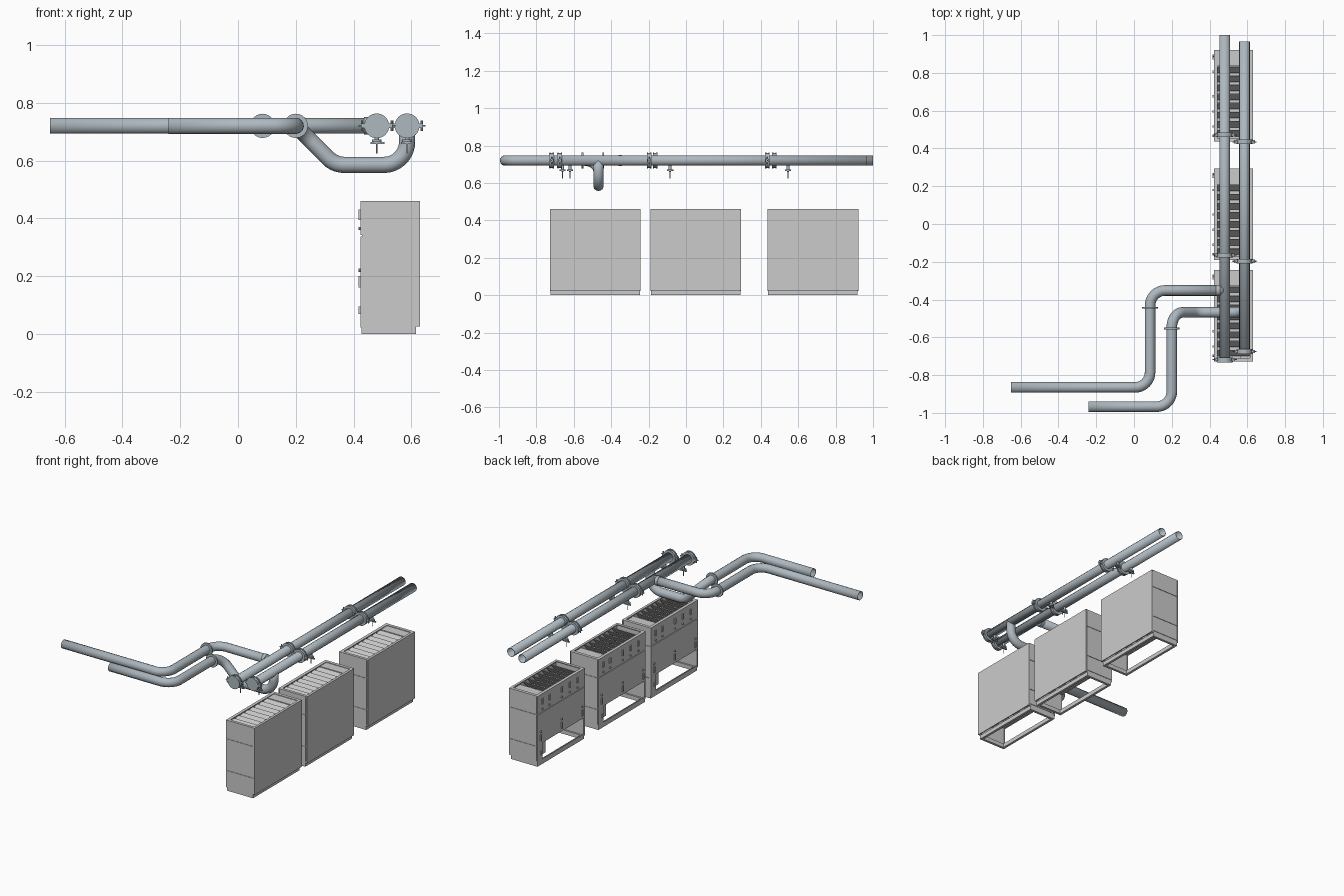
import bpy, math
from mathutils import Vector

if "Cube" in bpy.data.objects:
    bpy.data.objects.remove(bpy.data.objects["Cube"])

R = 0.028          # pipe radius
ZP = 0.72          # pipe centre height
pipe_mat = bpy.data.materials.new("pipe_steel")
pipe_mat.diffuse_color = (0.42, 0.48, 0.52, 1)
pipe_mat.use_nodes = True
pipe_mat.node_tree.nodes["Principled BSDF"].inputs["Base Color"].default_value = pipe_mat.diffuse_color
cab_mat = bpy.data.materials.new("cabinet_grey")
cab_mat.diffuse_color = (0.58, 0.58, 0.58, 1)
cab_mat.use_nodes = True
cab_mat.node_tree.nodes["Principled BSDF"].inputs["Base Color"].default_value = cab_mat.diffuse_color


def finish(o, name, mat, smooth=False):
    o.name = name
    o.data.materials.append(mat)
    if smooth:
        bpy.ops.object.shade_smooth_by_angle(angle=math.radians(35))
    return o


def box(name, x0, x1, y0, y1, z0, z1, mat=cab_mat, rot=(0, 0, 0)):
    bpy.ops.mesh.primitive_cube_add(size=1, location=((x0+x1)/2, (y0+y1)/2, (z0+z1)/2))
    o = bpy.context.object
    o.scale = (x1-x0, y1-y0, z1-z0)
    o.rotation_euler = rot
    return finish(o, name, mat)


def cyl(name, loc, r, h, axis='Z', mat=pipe_mat, n=24):
    rot = {'X': (0, math.pi/2, 0), 'Y': (math.pi/2, 0, 0), 'Z': (0, 0, 0)}[axis]
    bpy.ops.mesh.primitive_cylinder_add(vertices=n, radius=r, depth=h, location=loc, rotation=rot)
    return finish(bpy.context.object, name, mat, True)


def fillet(pts, rad):
    # replace each inner corner of the path with an arc
    pts = [Vector(p) for p in pts]
    out = [pts[0]]
    for a, b, c in zip(pts, pts[1:], pts[2:]):
        u, v = (a-b).normalized(), (c-b).normalized()
        half = u.angle(v) / 2
        t = rad / math.tan(half)
        ctr = b + (u+v).normalized() * rad / math.sin(half)
        s, e = b + u*t - ctr, b + v*t - ctr
        ang = s.angle(e)
        for i in range(11):
            k = i / 10
            out.append(ctr + (s*math.sin((1-k)*ang) + e*math.sin(k*ang)) / math.sin(ang))
    return out + [pts[-1]]


def pipe(name, pts, rad=0.08):
    path = fillet(pts, rad)
    cu = bpy.data.curves.new(name, 'CURVE')
    cu.dimensions = '3D'
    cu.bevel_depth = R
    cu.bevel_resolution = 5
    sp = cu.splines.new('POLY')
    sp.points.add(len(path) - 1)
    for p, q in zip(sp.points, path):
        p.co = (*q, 1)
    o = bpy.data.objects.new(name, cu)
    bpy.context.collection.objects.link(o)
    bpy.ops.object.select_all(action='DESELECT')
    o.select_set(True)
    bpy.context.view_layer.objects.active = o
    bpy.ops.object.convert(target='MESH')
    o = finish(bpy.context.object, name, pipe_mat, True)
    m = o.modifiers.new("wall", 'SOLIDIFY')
    m.thickness = 0.003
    m.offset = -1


def coupling(x, y):
    # grooved pipe clamp: two rims, a band, bolted ears either side
    cyl("coupling_band", (x, y, ZP), 0.039, 0.024, 'Y')
    for d in (-0.009, 0.009):
        cyl("coupling_rim", (x, y+d, ZP), 0.043, 0.007, 'Y')
    for s in (-1, 1):
        xe = x + s*0.046
        box("coupling_ear", xe-0.009, xe+0.009, y-0.009, y+0.009, ZP-0.008, ZP+0.008, pipe_mat)
        cyl("coupling_bolt", (xe+s*0.005, y, ZP), 0.004, 0.036, 'Z', n=8)
        cyl("coupling_pin", (x+s*0.057, y, ZP), 0.003, 0.014, 'X', n=8)


def drain(x, y):
    # small tapping with lever under the header
    cyl("drain_neck", (x, y, ZP-0.038), 0.008, 0.03, n=12)
    cyl("drain_disc", (x, y, ZP-0.052), 0.017, 0.008, n=16)
    box("drain_lever", x-0.022, x+0.026, y-0.005, y+0.005, ZP-0.062, ZP-0.056, pipe_mat)
    cyl("drain_stem", (x, y, ZP-0.075), 0.002, 0.04, n=8)


# Headers
XA, XB = 0.48, 0.585
pipe("header_left", [(XA, -0.72, ZP), (XA, 1.0, ZP)])
pipe("header_right", [(XB, -0.68, ZP), (XB, 0.965, ZP)])
for x, ys in ((XA, (-0.718, -0.165, 0.472)), (XB, (-0.675, -0.197, 0.435))):
    for y in ys:
        coupling(x, y)
    cyl("header_end_cap", (x, ys[0]-0.011, ZP), 0.041, 0.006, 'Y')
for x, y in ((XA, -0.66), (XB, -0.62), (XA, -0.085), (XB, -0.085), (XA, 0.545), (XB, 0.545)):
    drain(x, y)

# Branches
pipe("branch_left", [(XA, -0.352, ZP), (0.085, -0.352, ZP), (0.085, -0.865, ZP), (-0.65, -0.865, ZP)])
pipe("branch_right", [(XB, -0.468, ZP), (XB, -0.468, 0.585), (0.335, -0.468, 0.585),
                      (0.2, -0.468, ZP), (0.2, -0.967, ZP), (-0.24, -0.967, ZP)])
for x, y in ((0.085, -0.443), (0.2, -0.553)):
    cyl("branch_flange", (x, y, ZP), 0.042, 0.009, 'Y')
cyl("branch_tee_collar", (XA-0.035, -0.352, ZP), 0.030, 0.02, 'X')


def cabinet(y0):
    y1 = y0 + 0.485
    X0, X1, T, H = 0.423, 0.63, 0.006, 0.46
    # base frame, open underneath
    for a, b in ((X0+0.004, X0+0.02), (X1-0.03, X1-0.014)):
        box("base_rail", a, b, y0+0.003, y1-0.003, 0, 0.026)
    for a in (y0+0.003, y1-0.019):
        box("base_cross_rail", X0+0.004, X1-0.014, a, a+0.016, 0, 0.026)
    # long walls: the service side is open at the bottom
    box("back_wall", X1-T, X1, y0, y1, 0.026, H)
    box("service_wall_lower", X0, X0+T, y0, y1, 0.14, 0.338)
    box("service_wall_upper", X0, X0+T, y0, y1, 0.342, H)
    box("service_sill", X0, X0+T, y0, y1, 0.022, 0.034)
    for a in (y0, y1-0.05):
        box("service_post", X0, X0+T, a, a + (0.012 if a == y0 else 0.05), 0.03, 0.14)
    # end walls with shallow cover plates
    for e, s in ((y0, 1), (y1, -1)):
        a, b = sorted((e+s*0.003, e+s*0.009))
        box("end_wall", X0+T, X1-T, a, b, 0.026, H)
        a, b = sorted((e, e+s*0.004))
        for z0, z1 in ((0.036, 0.132), (0.138, 0.338), (0.344, H)):
            box("end_plate", X0+0.008, X1-0.009, a, b, z0, z1)
    # top rim
    for a, b in ((X0, X0+0.02), (X1-0.016, X1)):
        box("top_rim_long", a, b, y0, y1, H-0.006, H)
    for a, b in ((y0, y0+0.018), (y1-0.02, y1)):
        box("top_rim_end", X0, X1, a, b, H-0.006, H)
    box("top_control_box", X0+0.02, X1-0.02, y1-0.085, y1-0.015, 0.40, H-0.004)
    # tilted outlet blades above the coil
    for i in range(8):
        y = y0 + 0.045 + i*0.048
        box("outlet_blade", X0+T, X1-T, y-0.002, y+0.002, 0.408, 0.458, rot=(math.radians(-38), 0, 0))
    for x in (X0+0.06, X0+0.14):
        box("blade_rail", x, x+0.004, y0+0.01, y1-0.08, 0.40, 0.425)
    box("coil_block", X0+T, X1-T, y0+0.009, y1-0.009, 0.30, 0.395)
    # fan deck with blowers hanging beneath
    box("fan_deck", X0+T, X1-T, y0+0.009, y1-0.009, 0.142, 0.148)
    for i in range(4):
        y = y0 + 0.075 + i*0.1
        cyl("blower_drum", (0.54, y, 0.125), 0.042, 0.06, 'Y', cab_mat)
    cyl("blower_shaft", (0.54, (y0+y1)/2, 0.125), 0.008, 0.45, 'Y', cab_mat, 12)
    box("valve_box", X0+0.008, X0+0.05, y1-0.09, y1-0.02, 0.06, 0.14)
    # small latches and fasteners on the service side
    for k in (0.08, 0.16, 0.24, 0.37, 0.44):
        box("latch", X0-0.007, X0, y0+k-0.006, y0+k+0.006, 0.395, 0.43)
        cyl("fastener", (X0-0.003, y0+k, 0.365), 0.006, 0.008, 'X', cab_mat, 10)
    for k in (0.03, 0.24, 0.455):
        box("lower_latch", X0-0.007, X0, y0+k-0.005, y0+k+0.005, 0.16, 0.20)
        cyl("fastener", (X0-0.003, y0+k, 0.22), 0.006, 0.008, 'X', cab_mat, 10)
    box("service_bracket", X0-0.007, X0, y1-0.04, y1-0.028, 0.07, 0.095)


for y in (-0.728, -0.19, 0.436):
    cabinet(y)
